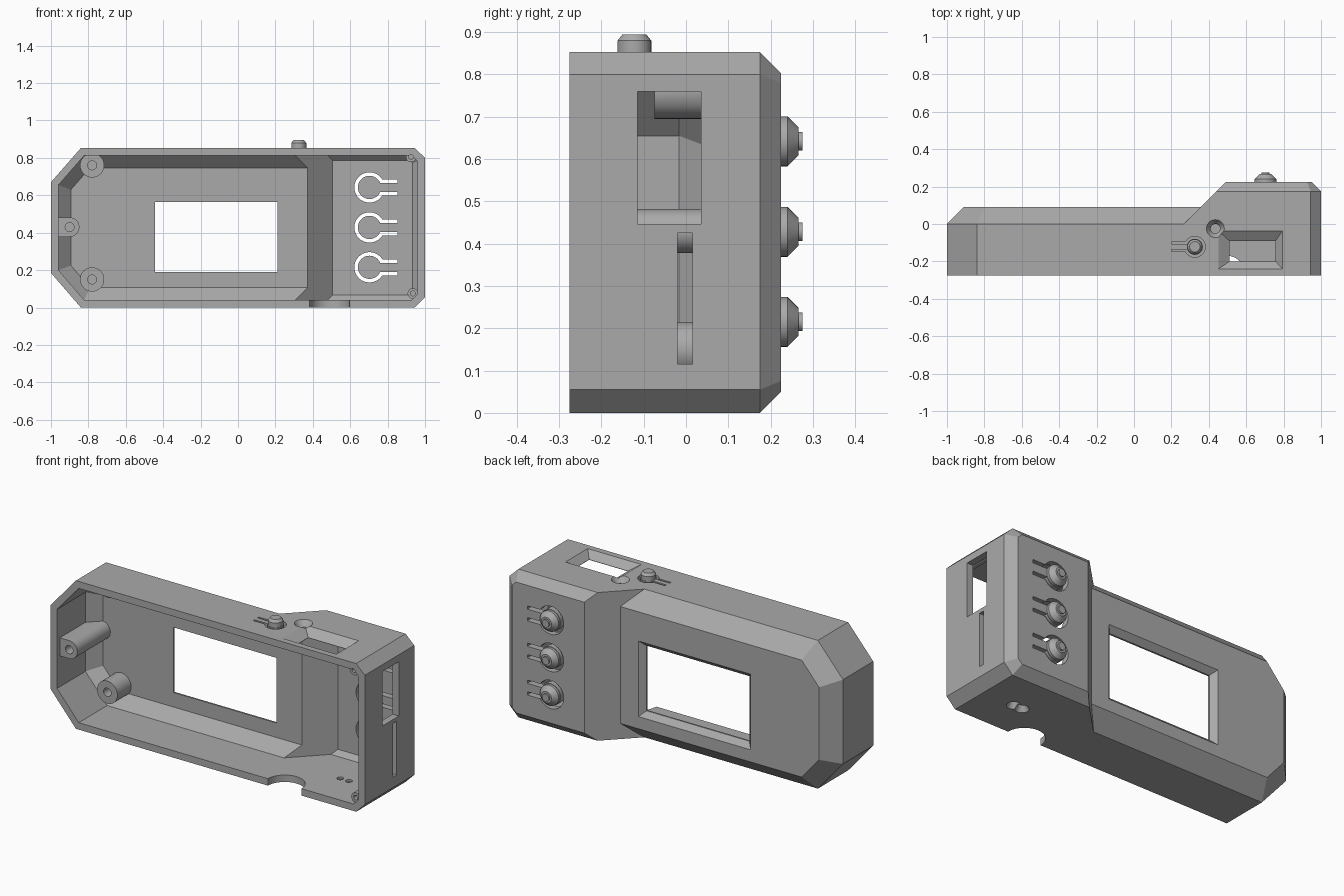
import bpy
from math import sin, cos, pi, asin, radians
from mathutils import Vector
import bmesh

cube = bpy.data.objects.get("Cube")
if cube:
    bpy.data.objects.remove(cube, do_unlink=True)

grey = bpy.data.materials.new("plain grey")
grey.use_nodes = True
grey.diffuse_color = (0.4, 0.4, 0.4, 1)
grey.node_tree.nodes["Principled BSDF"].inputs["Base Color"].default_value = (0.4, 0.4, 0.4, 1)

# Maps a 2D section and a height to the model, by extrusion axis
AXES = {
    "x": lambda u, v, w: (w, u, v),
    "y": lambda u, v, w: (u, w, v),
    "z": lambda u, v, w: (u, v, w),
}


def loft(name, rings, axis="y", keep_side=None):
    """Closed solid through (points, height) rings, optionally cut on a diagonal."""
    bm = bmesh.new()
    loops = [[bm.verts.new(AXES[axis](u, v, w)) for u, v in pts] for pts, w in rings]
    bm.faces.new(loops[0])
    bm.faces.new(loops[-1])
    for a, b in zip(loops, loops[1:]):
        for i in range(len(a)):
            j = (i + 1) % len(a)
            bm.faces.new((a[i], a[j], b[j], b[i]))
    if keep_side is not None:
        cut = bmesh.ops.bisect_plane(bm, geom=bm.verts[:] + bm.edges[:] + bm.faces[:],
                                     plane_co=(keep_side, 0, 0), plane_no=(-1, 1, 0),
                                     clear_outer=True)
        edges = [e for e in cut["geom_cut"] if isinstance(e, bmesh.types.BMEdge)]
        bmesh.ops.contextual_create(bm, geom=edges)
    bmesh.ops.recalc_face_normals(bm, faces=bm.faces[:])
    mesh = bpy.data.meshes.new(name)
    bm.to_mesh(mesh)
    bm.free()
    mesh.materials.append(grey)
    obj = bpy.data.objects.new(name, mesh)
    bpy.context.scene.collection.objects.link(obj)
    return obj


def combine(target, tool, operation="DIFFERENCE"):
    """Applies a boolean and removes the tool."""
    mod = target.modifiers.new("combine", "BOOLEAN")
    mod.operation, mod.object, mod.solver = operation, tool, "EXACT"
    bpy.context.view_layer.update()
    graph = bpy.context.evaluated_depsgraph_get()
    result = bpy.data.meshes.new_from_object(target.evaluated_get(graph))
    target.modifiers.clear()
    target.data = result
    bpy.data.objects.remove(tool, do_unlink=True)


def circle(u, v, r, n=32):
    return [(u + r * cos(2 * pi * i / n), v + r * sin(2 * pi * i / n)) for i in range(n)]


def rect(u0, v0, u1, v1, grow=0):
    return [(u0 - grow, v0 - grow), (u1 + grow, v0 - grow),
            (u1 + grow, v1 + grow), (u0 - grow, v1 + grow)]


def inset(points, d):
    """Moves every edge of a counter-clockwise convex outline inward."""
    out = []
    for i, p in enumerate(points):
        p = Vector(p)
        a = (p - Vector(points[i - 1])).normalized()
        b = (Vector(points[(i + 1) % len(points)]) - p).normalized()
        na, nb = Vector((-a.y, a.x)), Vector((-b.y, b.x))
        out.append(tuple(p + (na + nb) * d / (1 + na.dot(nb))))
    return out


def keyhole(u, v, r_out, r_in, h_out, h_in, reach, n=28):
    """Slot around a flexing button: a ring open on one side, with two arms."""
    def arc(r, h):
        start = asin(h / r)
        return [(r * cos(start + (2 * pi - 2 * start) * i / n),
                 r * sin(start + (2 * pi - 2 * start) * i / n)) for i in range(n + 1)]
    pts = [(reach, h_out)] + arc(r_out, h_out) + [(reach, -h_out), (reach, -h_in)]
    pts += arc(r_in, h_in)[::-1] + [(reach, h_in)]
    return pts


def slot(u, v, flip, *size):
    return [(u + flip * a, v + b) for a, b in keyhole(0, 0, *size)]


FRONT, TOP, WALL = -0.275, 0.853, 0.04
outline = [(-0.84, 0), (0.945, 0), (1, 0.055), (1, 0.80), (0.945, TOP),
           (-0.84, TOP), (-1, 0.67), (-1, 0.185)]


def shell(name, wall, front):
    """Shallow screen section joined to the deeper section with a sloped step."""
    base = inset(outline, wall) if wall else outline
    shift = wall * 0.414
    thin = loft(name, [(base, front), (base, -shift),
                       (inset(base, 0.09 - wall + shift), 0.09 - wall)])
    deep = loft("deep_section", [(base, front), (base, 0.175 - shift),
                                 (inset(base, 0.05 - wall + shift), 0.225 - wall)],
                keep_side=0.265 + wall * 1.414)
    combine(thin, deep, "UNION")
    return thin


case = shell("case", 0, FRONT)
cavity = shell("cavity", WALL, FRONT - 0.1)

# Screw posts: centre, radius, front height, hole radius
posts = [(-0.78, 0.76, 0.065, -0.075, 0.024), (-0.78, 0.15, 0.065, -0.075, 0.024),
         (-0.90, 0.43, 0.052, -0.25, 0.024),
         (0.925, 0.805, 0.028, -0.265, 0.013), (0.935, 0.075, 0.028, -0.265, 0.013)]
for u, v, r, y, hole in posts:
    combine(cavity, loft("post", [(circle(u, v, r), y), (circle(u, v, r), 0.4)]))
# Web joining the end post to the end wall
web = rect(-1.1, 0.378, -0.90, 0.482)
combine(cavity, loft("web", [(web, -0.25), (web, 0.4)]))
combine(case, cavity)
for u, v, r, y, hole in posts:
    ring = circle(u, v, hole, 20)
    combine(case, loft("screw_hole", [(ring, y - 0.1), (ring, y + 0.1)]))

# Screen window, flared toward the back
window = (-0.445, 0.19, 0.21, 0.565)
combine(case, loft("window", [(rect(*window), -0.1), (rect(*window), 0.06),
                              (rect(*window, 0.04), 0.10)]))

# End openings
for name, box in (("side_port", (-0.115, 0.447, 0.035, 0.76)),
                  ("side_slot", (-0.02, 0.115, 0.015, 0.425))):
    combine(case, loft(name, [(rect(*box), 0.9), (rect(*box), 1.1)], "x"))

# Flared port and light hole on top
inner, outer = rect(0.51, -0.20, 0.757, -0.09), rect(0.452, -0.24, 0.794, -0.037)
combine(case, loft("top_port", [(inner, 0.75), (inner, 0.815),
                                (outer, TOP), (outer, 0.9)], "z"))
combine(case, loft("light_hole", [(circle(0.435, -0.025, 0.025), 0.75),
                                  (circle(0.435, -0.025, 0.025), 0.82),
                                  (circle(0.435, -0.025, 0.048), TOP),
                                  (circle(0.435, -0.025, 0.048), 0.9)], "z"))

# Cable notch and paired countersunk holes underneath
notch = circle(0.49, FRONT, 0.107, 40)
combine(case, loft("cable_notch", [(notch, -0.1), (notch, 0.1)], "z"))
for u in (0.69, 0.745):
    combine(case, loft("lower_hole", [(circle(u, -0.055, 0.05), -0.02),
                                      (circle(u, -0.055, 0.018), 0.03),
                                      (circle(u, -0.055, 0.018), 0.1)], "z"))

# Back buttons on flexing tongues
buttons = []
for i, z in enumerate((0.215, 0.428, 0.642)):
    cutter = slot(0.703, z, 1, 0.081, 0.062, 0.043, 0.024, 0.15)
    combine(case, loft("button_slot", [(cutter, 0.14), (cutter, 0.3)]))
    profile = ((0.059, 0.215), (0.059, 0.24), (0.033, 0.266), (0.022, 0.266), (0.022, 0.275))
    buttons.append(loft(f"back_button_{i + 1}",
                        [(circle(0.703, z, r), y) for r, y in profile]))

# Top button
cutter = slot(0.325, -0.122, -1, 0.056, 0.043, 0.026, 0.014, 0.125)
combine(case, loft("top_slot", [(cutter, 0.78), (cutter, 0.9)], "z"))
profile = ((0.04, 0.845), (0.04, 0.88), (0.028, 0.895))
buttons.append(loft("top_button", [(circle(0.325, -0.122, r), z) for r, z in profile], "z"))

# Smooth round surfaces, sharp corners
for obj in [case] + buttons:
    obj.data.shade_smooth()
    obj.data.set_sharp_from_angle(angle=radians(25))
